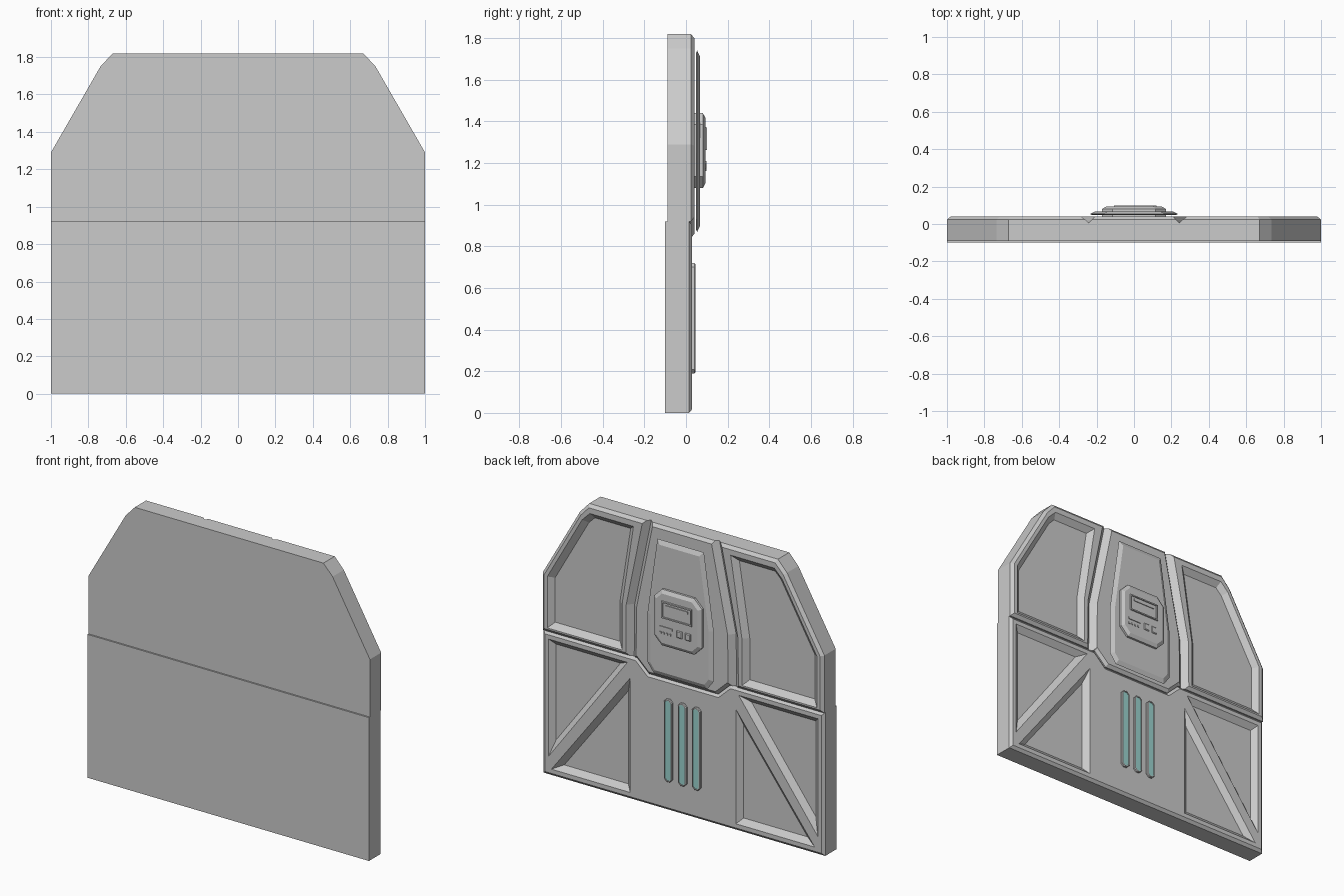
import bpy, bmesh
from mathutils import Vector

if "Cube" in bpy.data.objects:
    bpy.data.objects.remove(bpy.data.objects["Cube"])


def inset(poly, d):
    """Offset a counter-clockwise (x, z) polygon inwards by d with mitred corners."""
    out, n = [], len(poly)
    for i in range(n):
        a, b, c = (Vector(poly[(i + k) % n]) for k in (-1, 0, 1))
        e1, e2 = (b - a).normalized(), (c - b).normalized()
        n1, n2 = Vector((-e1.y, e1.x)), Vector((-e2.y, e2.x))
        p = b + (n1 + n2) * (d / (1 + n1.dot(n2)))
        out.append((p.x, p.y))
    return out


def flip(poly):
    return [(-x, z) for x, z in reversed(poly)]


def symmetric(half):
    """Right half listed bottom to top -> full counter-clockwise outline."""
    return half + flip(half)


def rect(x0, x1, z0, z1, c=0.0):
    if c == 0:
        return [(x0, z0), (x1, z0), (x1, z1), (x0, z1)]
    return [(x0 + c, z0), (x1 - c, z0), (x1, z0 + c), (x1, z1 - c),
            (x1 - c, z1), (x0 + c, z1), (x0, z1 - c), (x0, z0 + c)]


def add_loft(bm, rings, closed=False):
    """Skin rings of 3D points; cap the ends, or close as a loop."""
    vs = [[bm.verts.new(p) for p in r] for r in rings]
    n = len(vs[0])
    pairs = list(zip(vs, vs[1:])) + ([(vs[-1], vs[0])] if closed else [])
    for a, b in pairs:
        for i in range(n):
            j = (i + 1) % n
            bm.faces.new((a[i], a[j], b[j], b[i]))
    if not closed:
        bm.faces.new(vs[0])
        bm.faces.new(vs[-1])


def make(name, lofts, closed=False, color=None):
    bm = bmesh.new()
    for rings in lofts:
        add_loft(bm, rings, closed)
    bmesh.ops.recalc_face_normals(bm, faces=bm.faces)
    me = bpy.data.meshes.new(name)
    bm.to_mesh(me)
    bm.free()
    ob = bpy.data.objects.new(name, me)
    bpy.context.collection.objects.link(ob)
    if color:
        mat = bpy.data.materials.new(name + "_colour")
        mat.diffuse_color = color
        mat.use_nodes = True
        mat.node_tree.nodes["Principled BSDF"].inputs["Base Color"].default_value = mat.diffuse_color
        me.materials.append(mat)
    return ob


def at(poly, y):
    return [(x, y, z) for x, z in poly]


def slab(poly, y0, y1, bevel=0.0, drop=0.0):
    """Plate from y0 to y1 whose +y rim is chamfered."""
    rings = [at(poly, y0), at(poly, y1 - drop)]
    if bevel:
        rings.append(at(inset(poly, bevel), y1))
    return rings


def recess(poly, y, width=0.035, depth=0.03):
    return [at(poly, y + 0.03), at(poly, y), at(inset(poly, width), y - depth)]


def carve(ob, cutter):
    cutter.hide_render = True
    mod = ob.modifiers.new("carve", 'BOOLEAN')
    mod.operation, mod.solver, mod.object = 'DIFFERENCE', 'EXACT', cutter
    bpy.context.view_layer.objects.active = ob
    bpy.ops.object.modifier_apply(modifier=mod.name)
    bpy.data.objects.remove(cutter)


UP, LOW = 0.04, 0.03  # detailed surfaces of the two door halves

# Upper door half
upper = make("upper_door", [slab(symmetric(
    [(0.245, 0.84), (0.33, 0.92), (1, 0.92), (1, 1.29), (0.735, 1.75), (0.67, 1.82)]),
    -0.09, UP, 0.02, 0.016)])

# Window recesses and V grooves in the upper half
window = [(0.425, 0.95), (0.957, 0.95), (0.957, 1.28), (0.71, 1.71),
          (0.655, 1.765), (0.345, 1.765), (0.425, 1.25)]


def groove(s):
    return [[(s * (x - 0.058), 0.06, z), (s * (x + 0.058), 0.06, z), (s * x, 0.006, z)]
            for x, z in ((0.236, 1.85), (0.36, 1.25), (0.365, 0.8))]


carve(upper, make("upper_cutter", [recess(window, UP), recess(flip(window), UP)]))
for s in (1, -1):
    carve(upper, make("groove_cutter", [groove(s)]))

# Lower door half: plain backing and a face plate that dips under the console
make("lower_door_backing", [slab(rect(-1, 1, 0, 0.92), -0.10, -0.03)])
lower = make("lower_door", [slab(
    [(-1, 0), (1, 0), (1, 0.92), (0.33, 0.92), (0.245, 0.84),
     (-0.245, 0.84), (-0.33, 0.92), (-1, 0.92)], -0.03, LOW, 0.018, 0.015)])

# Triangular recesses in the lower half
tri_top = [(0.957, 0.12), (0.957, 0.875), (0.395, 0.875)]
tri_low = [(0.375, 0.045), (0.935, 0.045), (0.375, 0.78)]
carve(lower, make("triangle_cutter", [recess(f(t), LOW) for t in (tri_top, tri_low)
                                      for f in (list, flip)]))

# Glowing vents with raised rims
for i, x in enumerate((-0.1, 0, 0.1)):
    pill = rect(x - 0.03, x + 0.03, 0.19, 0.72, 0.018)
    inner = inset(pill, 0.009)
    make(f"vent_rim_{i}", [[at(pill, 0.02), at(pill, 0.04), at(inset(pill, 0.004), 0.045),
                            at(inner, 0.045), at(inner, 0.02)]], closed=True)
    make(f"vent_light_{i}", [slab(inner, 0.02, 0.04)], color=(0.33, 0.66, 0.63, 1))

# Centre plate
plate = symmetric([(0.19, 0.87), (0.235, 0.93), (0.235, 1.25), (0.165, 1.74)])
make("centre_plate", [[at(inset(plate, 0.01), 0.048), at(plate, 0.054),
                       at(inset(plate, 0.028), 0.067)]])

# Console with screen and keys
body = rect(-0.17, 0.17, 1.08, 1.44, 0.055)
make("console", [slab(body, 0.04, 0.093, 0.022, 0.012)])
screen = rect(-0.11, 0.11, 1.26, 1.375)
inner = inset(screen, 0.012)
make("screen_frame", [[at(screen, 0.085), at(inset(screen, 0.004), 0.1),
                       at(inner, 0.1), at(inner, 0.085)]], closed=True)
make("screen_bar", [slab(rect(-0.08, 0.08, 1.335, 1.35), 0.085, 0.098)])
make("status_bar", [slab(rect(0.03, 0.12, 1.195, 1.21), 0.085, 0.098)])
for i in range(4):
    x = 0.04 + 0.023 * i
    make(f"small_key_{i}", [slab(rect(x, x + 0.012, 1.162, 1.174), 0.085, 0.098)])
for i, x in enumerate((-0.02, -0.08)):
    key = rect(x - 0.02, x + 0.02, 1.165, 1.21)
    make(f"square_key_{i}", [slab(key, 0.085, 0.099, 0.005, 0.004)])
